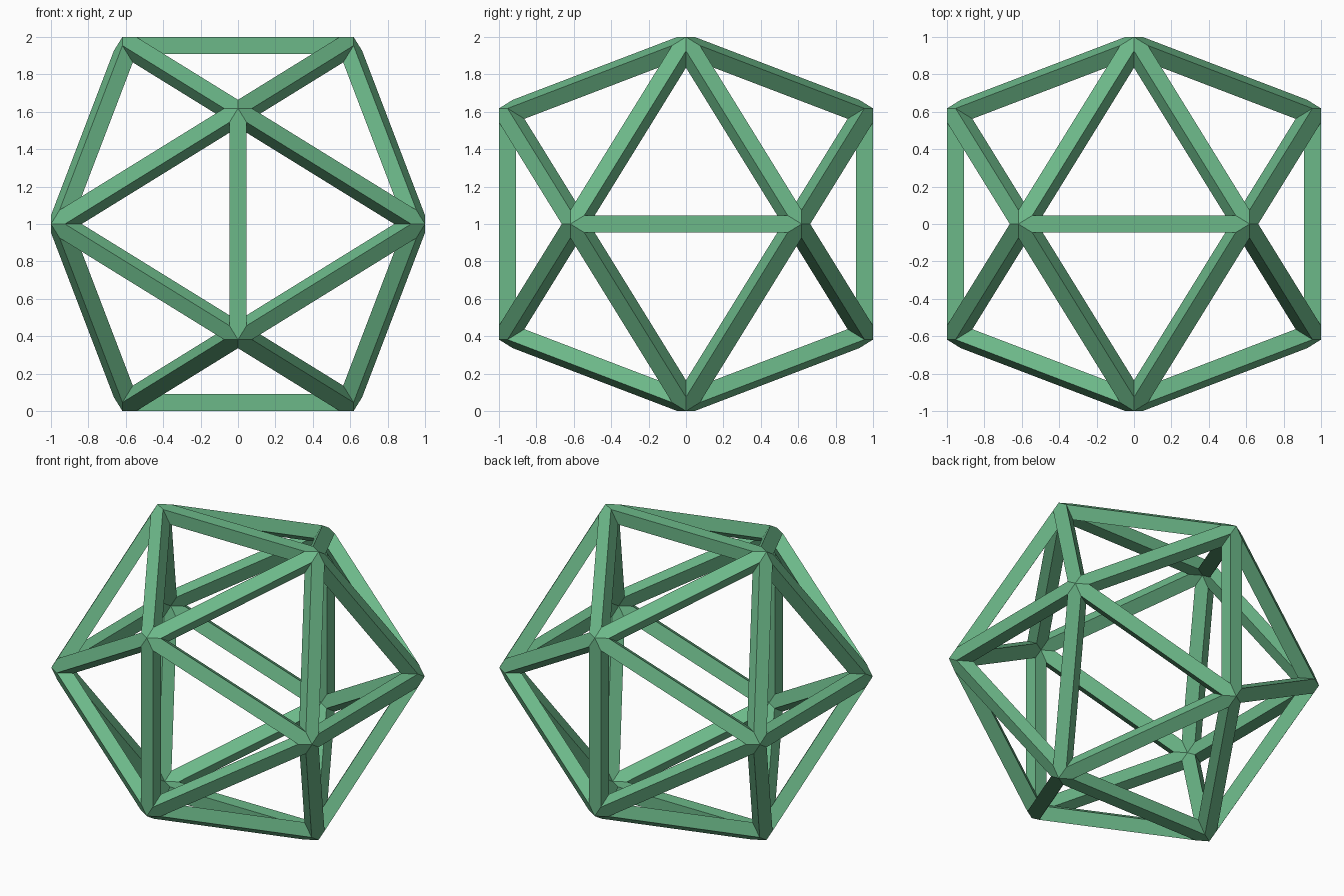
import bpy, bmesh
from itertools import combinations
from mathutils import Vector

if "Cube" in bpy.data.objects:
    bpy.data.objects.remove(bpy.data.objects["Cube"])

A = (5 ** 0.5 - 1) / 2      # half edge length when edge midpoints lie at distance 1
PHI = 1 / A
W, D = 0.046, 0.09          # strut half width and depth

# Icosahedron corners
corners = []
for s in (-1, 1):
    for t in (-1, 1):
        corners += [Vector((0, s, t * A)), Vector((t * A, 0, s)), Vector((s, t * A, 0))]

bm = bmesh.new()


def strut(a, b):
    """Flat bar along one edge, with ends mitred to a point at the corners."""
    n = ((a + b) / 2).normalized()
    u = (b - a).normalized()
    v = n.cross(u)
    rings = []
    for r in (1, 1 - D):
        tip, sh = A * r, A * r - W * PHI
        outline = [(tip, 0), (sh, W), (-sh, W), (-tip, 0), (-sh, -W), (sh, -W)]
        rings.append([bm.verts.new(n * r + u * x + v * y) for x, y in outline])
    outer, inner = rings
    bm.faces.new(outer)
    bm.faces.new(inner[::-1])
    for i in (1, 4):        # long sides only, mitres stay open and get welded
        bm.faces.new((outer[i], inner[i], inner[i + 1], outer[i + 1]))


for a, b in combinations(corners, 2):
    if (a - b).length < 2 * A + 0.01:
        strut(a, b)

# Weld mitred joints into one closed frame
bmesh.ops.remove_doubles(bm, verts=bm.verts, dist=0.0005)
bmesh.ops.recalc_face_normals(bm, faces=bm.faces)
mesh = bpy.data.meshes.new("icosahedron_frame")
bm.to_mesh(mesh)
bm.free()
frame = bpy.data.objects.new("icosahedron_frame", mesh)
frame.location.z = 1
bpy.context.collection.objects.link(frame)

mat = bpy.data.materials.new("green")
mat.diffuse_color = (0.15, 0.48, 0.25, 1)
mat.use_nodes = True
mat.node_tree.nodes["Principled BSDF"].inputs["Base Color"].default_value = mat.diffuse_color
mesh.materials.append(mat)
